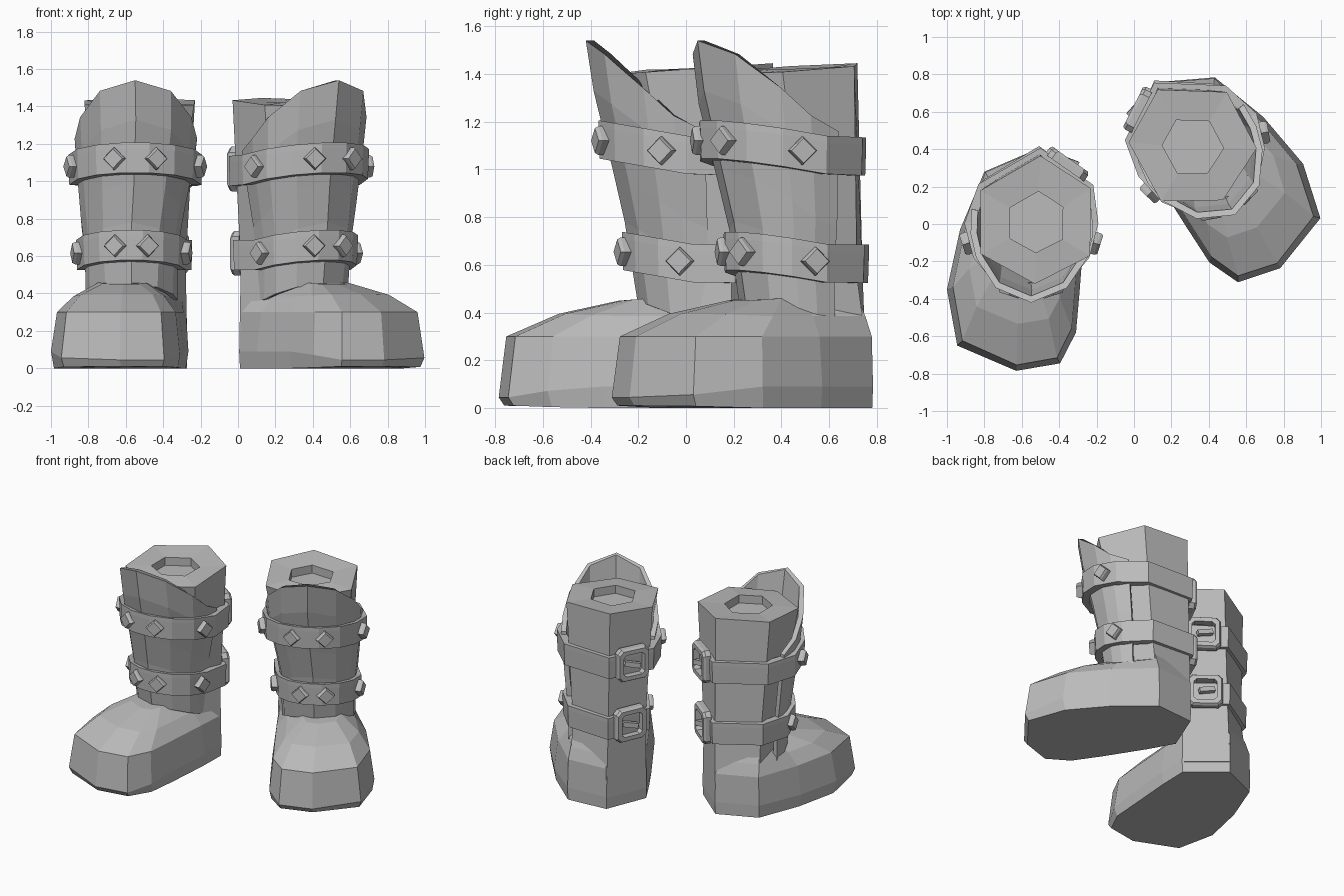
import bpy, bmesh
from math import sin, cos, radians, pi
from mathutils import Matrix, Vector

if "Cube" in bpy.data.objects:
    bpy.data.objects.remove(bpy.data.objects["Cube"])

GREY = (0.5, 0.5, 0.5, 1)
leather = bpy.data.materials.new("grey leather")
leather.use_nodes = True
leather.diffuse_color = GREY
leather.node_tree.nodes["Principled BSDF"].inputs["Base Color"].default_value = GREY

# Boots are authored around the right one; the left is its mirror, turned outward
CENTRE = Vector((-0.53, 0, 0))
MIRROR = (Matrix.Translation((0.325, 0.41, 0)) @ Matrix.Rotation(radians(28), 4, 'Z')
          @ Matrix.Scale(-1, 4, (1, 0, 0)) @ Matrix.Translation(-CENTRE))
PLACES = (("right", Matrix()), ("left", MIRROR))


def finish(name, bm):
    for side, matrix in PLACES:
        copy = bm.copy()
        copy.transform(matrix)
        bmesh.ops.recalc_face_normals(copy, faces=copy.faces)
        mesh = bpy.data.meshes.new(f"{side}_{name}")
        copy.to_mesh(mesh)
        copy.free()
        mesh.materials.append(leather)
        bpy.context.collection.objects.link(bpy.data.objects.new(mesh.name, mesh))
    bm.free()


def loft(bm, rings, cap=True, loop=False):
    """Bridge closed rings of points; cap the ends or join last to first."""
    rows = [[bm.verts.new(p) for p in ring] for ring in rings]
    pairs = list(zip(rows, rows[1:])) + ([(rows[-1], rows[0])] if loop else [])
    n = len(rows[0])
    for a, b in pairs:
        for i in range(n):
            j = (i + 1) % n
            bm.faces.new((a[i], a[j], b[j], b[i]))
    if cap:
        bm.faces.new(rows[0])
        bm.faces.new(rows[-1])


# Foot: one outline, stacked and shrunk toward the instep
outline = [(-.52, .4), (-.8, .28), (-.93, -.03), (-1, -.35), (-.945, -.65), (-.63, -.785),
           (-.395, -.745), (-.31, -.58), (-.29, -.35), (-.265, -.02), (-.27, .19)]


def foot_ring(scale_x, scale_y, z, toe_z):
    ring = []
    for x, y in outline:
        kx, ky = scale_x, scale_y
        if y > 0.1:     # the heel stays upright
            kx, ky = 1 - (1 - kx) * 0.3, 1 - (1 - ky) * 0.3
        t = min(1, max(0, (-y - 0.5) / 0.2))
        ring.append((-.6 + (x + .6) * kx, y * ky, z + (toe_z - z) * t))
    return ring


bm = bmesh.new()
loft(bm, [foot_ring(.96, .97, 0, .01), foot_ring(1, 1, .09, .045), foot_ring(.92, .96, .3, .3),
          foot_ring(.7, .68, .385, .395), foot_ring(.36, .36, .46, .45)])
finish("foot", bm)

# Six-sided shaft with a shallow hollow in its top
low = [(-.52, .4), (-.8, .275), (-.79, 0), (-.55, -.15), (-.32, 0), (-.27, .19)]
mid = [(-.51, .385), (-.77, .22), (-.75, 0), (-.55, -.16), (-.36, 0), (-.28, .19)]
top = [(-.5, .365), (-.82, .18), (-.82, -.16), (-.53, -.32), (-.235, -.17), (-.23, .19)]
rim_z = [1.42 + y * .07 for x, y in top]
inner = [(-.52 + (x + .52) * .48, y * .48) for x, y in top]
bm = bmesh.new()
loft(bm, [[(x, y, .08) for x, y in low], [(x, y, .55) for x, y in mid],
          [(x, y, z) for (x, y), z in zip(top, rim_z)],
          [(x, y, 1.42) for x, y in inner], [(x, y, 1.36) for x, y in inner]])
finish("shaft", bm)

# Front sleeve sections: height, centre x, centre y, half width, half depth
SECTIONS = [(.36, -.57, .05, .25, .24), (.62, -.57, .04, .25, .27), (.75, -.57, .04, .27, .29),
            (1.1, -.55, .02, .32, .35), (1.25, -.545, .01, .335, .385), (1.54, -.55, -.01, .34, .41)]


def surface(angle, z, grow=0.0):
    """Point on the sleeve; angle is measured from the front toward +x."""
    z = min(max(z, SECTIONS[0][0]), SECTIONS[-1][0])
    for a, b in zip(SECTIONS, SECTIONS[1:]):
        if z <= b[0]:
            t = (z - a[0]) / (b[0] - a[0])
            _, cx, cy, rx, ry = [p + (q - p) * t for p, q in zip(a, b)]
            break
    return Vector((cx + (rx + grow) * sin(angle), cy - (ry + grow) * cos(angle), z))


def sleeve_rows(grow):
    rows = []
    for f in (0, .3, .5, .8, 1):
        row = []
        for a in map(radians, (-100, -80, -62, -34, 0, 34, 62, 80, 100)):
            front = max(0, cos(a))
            bottom, crest = .35 + .1 * front, 1.16 + .39 * min(1, front)
            row.append(surface(a, bottom + (crest - bottom) * f, grow))
        rows.append(row)
    return rows


bm = bmesh.new()
# each row becomes a closed strip: outside out, lining back
loft(bm, [o + i[::-1] for o, i in zip(sleeve_rows(0), sleeve_rows(-.035))])
finish("sleeve", bm)


def back_points(z, grow):
    t = (z - .55) / .87
    points = []
    for i in (5, 0, 1):
        p = Vector((*mid[i], 0)).lerp(Vector((*top[i], 0)), t)
        away = (p - CENTRE).normalized()
        points.append(p + away * grow)
    return points


def tilt(y):
    return -.07 * min(1, (y + .36) / .4)


def strap_ring(z, grow, dz):
    pts = [surface(radians(a), z + .01, grow) for a in (-88, -60, -36, -12, 12, 36, 60, 88)]
    pts += back_points(z, grow)
    return [(p.x, p.y, z + dz + tilt(p.y)) for p in pts]


def add_frame(bm, matrix, half, bar, depth):
    """Square ring with cut corners, facing local +z."""
    def octagon(h, z):
        c = h * .75
        return [matrix @ Vector((x, y, z)) for x, y in
                ((h, -c), (h, c), (c, h), (-c, h), (-h, c), (-h, -c), (-c, -h), (c, -h))]
    loft(bm, [octagon(half, 0), octagon(half, depth * .7), octagon(half - .01, depth),
              octagon(half - bar, depth), octagon(half - bar, 0)], cap=False, loop=True)


def facing(point, normal):
    """Local z along the normal, local y up."""
    n = normal.normalized()
    x = Vector((0, 0, 1)).cross(n).normalized()
    m = Matrix((x, n.cross(x), n)).transposed().to_4x4()
    return Matrix.Translation(point) @ m


for label, z, spread, side in (("upper", 1.125, 18, 72), ("lower", .675, 17, 78)):
    # Strap: a rectangular band running round sleeve and shaft
    bm = bmesh.new()
    loft(bm, [strap_ring(z, g, dz) for g, dz in
              ((-.02, -.08), (.03, -.08), (.035, .05), (.035, .08), (-.02, .08))],
         cap=False, loop=True)
    finish(f"{label}_strap", bm)

    # Diamond studs
    bm = bmesh.new()
    for a in map(radians, (-side, -spread, spread, side)):
        p = surface(a, z, .02)
        p.z += tilt(p.y)
        m = facing(p, Vector((sin(a), -cos(a), 0)))
        loft(bm, [[m @ Vector((r * cos(k * pi / 2), r * sin(k * pi / 2), d)) for k in range(4)]
                  for r, d in ((.06, 0), (.06, .03), (.052, .045))])
    finish(f"{label}_studs", bm)

    # Buckle frame and prong on the inner back face
    inner_edge, heel_edge, _ = back_points(z, .02)
    along = heel_edge - inner_edge
    spot = (inner_edge + heel_edge) / 2
    spot.z = z - .06
    m = facing(spot, Vector((along.y, -along.x, 0)))
    bm = bmesh.new()
    add_frame(bm, m, .12, .04, .055)
    finish(f"{label}_buckle", bm)
    bm = bmesh.new()
    bmesh.ops.create_cube(bm, size=1, matrix=m @ Matrix.Translation((.01, 0, .04))
                          @ Matrix.Rotation(radians(14), 4, 'Z') @ Matrix.Rotation(radians(14), 4, 'Y')
                          @ Matrix.Diagonal((.11, .035, .035, 1)))
    finish(f"{label}_prong", bm)
